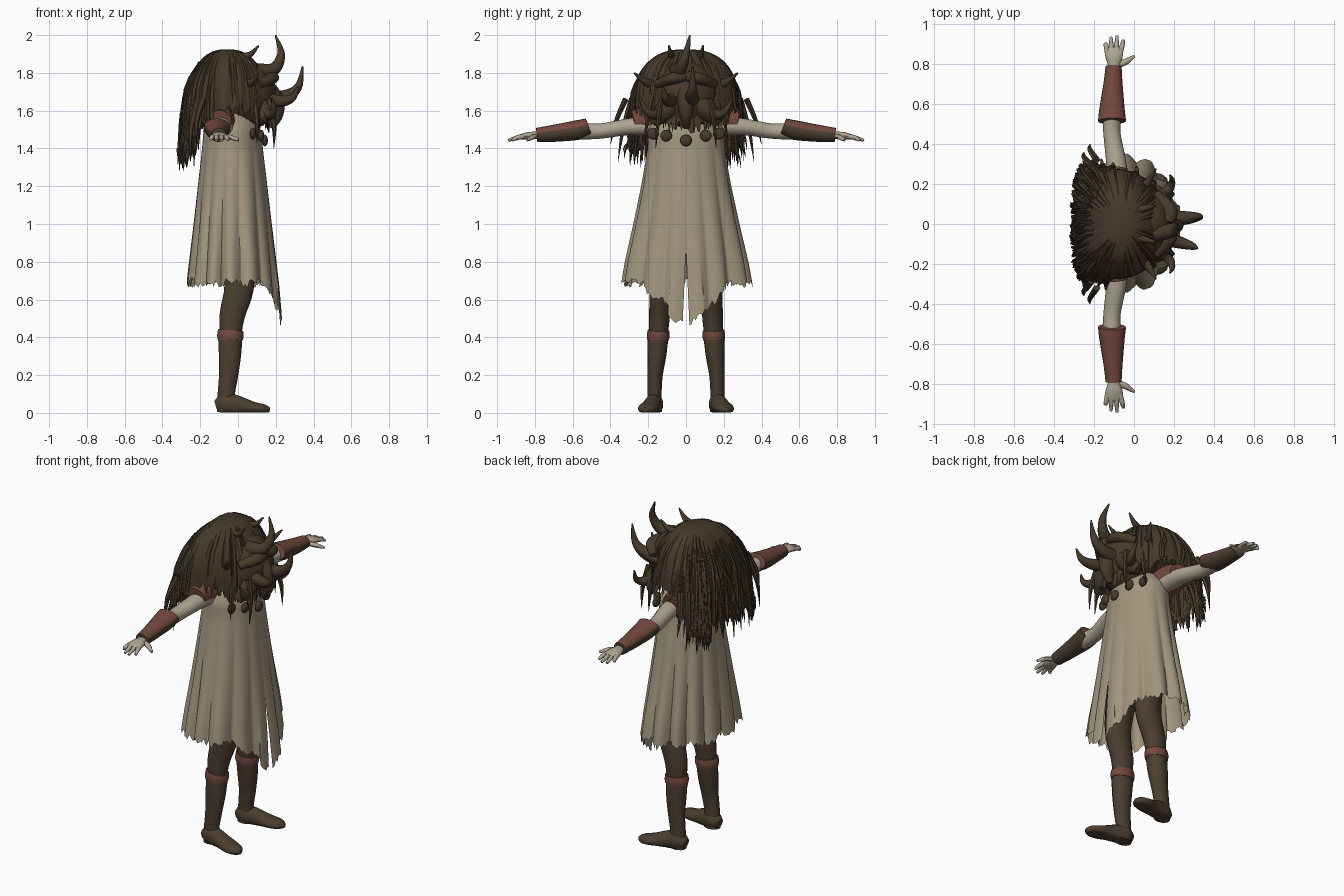
import bpy, bmesh, math, random
from mathutils import Vector

random.seed(7)
if "Cube" in bpy.data.objects:
    bpy.data.objects.remove(bpy.data.objects["Cube"])
made = []


def material(name, r, g, b):
    m = bpy.data.materials.new(name)
    m.use_nodes = True
    m.diffuse_color = (r, g, b, 1)
    m.node_tree.nodes["Principled BSDF"].inputs["Base Color"].default_value = (r, g, b, 1)
    return m


CLOTH = material("tan cloth", .355, .3, .205)
SKIN = material("pale skin", .42, .375, .29)
RED = material("red leather", .17, .066, .048)
HAIR = material("dark brown hair", .06, .041, .023)
BOOT = material("brown leather", .07, .048, .028)


def finish(name, bm, *mats):
    bmesh.ops.recalc_face_normals(bm, faces=bm.faces)
    mesh = bpy.data.meshes.new(name)
    bm.to_mesh(mesh)
    bm.free()
    ob = bpy.data.objects.new(name, mesh)
    for m in mats:
        mesh.materials.append(m)
    bpy.context.collection.objects.link(ob)
    made.append(ob)
    return ob


def lerp(a, b, t):
    return a + (b - a) * t


def spline(path, steps):
    """Smooth a list of (x, y, z, width, height) stations."""
    out = []
    for i in range(len(path) - 1):
        p0, p1 = path[max(i - 1, 0)], path[i]
        p2, p3 = path[i + 1], path[min(i + 2, len(path) - 1)]
        for k in range(steps):
            t = k / steps
            out.append([b + .5 * t * (c - a + t * (2 * a - 5 * b + 4 * c - d + t * (3 * (b - c) + d - a)))
                        for a, b, c, d in zip(p0, p1, p2, p3)])
    return out + [list(path[-1])]


def loft(bm, path, ref, sides=14, steps=4):
    """Skin elliptical rings along a path; ref fixes the height axis."""
    pts = spline(path, steps)
    cen = [Vector(p[:3]) for p in pts]
    rings = []
    for i, p in enumerate(pts):
        t = (cen[min(i + 1, len(cen) - 1)] - cen[max(i - 1, 0)]).normalized()
        a = Vector(ref).cross(t).normalized()
        b = t.cross(a)
        rings.append([bm.verts.new(cen[i] + a * p[3] * math.cos(q) + b * p[4] * math.sin(q))
                      for q in (math.tau * k / sides for k in range(sides))])
    for r, s in zip(rings, rings[1:]):
        for k in range(sides):
            n = (k + 1) % sides
            bm.faces.new((r[k], r[n], s[n], s[k]))
    bm.faces.new(rings[0][::-1])
    bm.faces.new(rings[-1])


def part(name, path, ref, mat, s=1, **kw):
    bm = bmesh.new()
    loft(bm, [(x, y * s, *rest) for x, y, *rest in path], ref, **kw)
    return finish(name, bm, mat)


def ball(name, loc, size, mat):
    bm = bmesh.new()
    bmesh.ops.create_uvsphere(bm, u_segments=24, v_segments=14, radius=1)
    for v in bm.verts:
        v.co = Vector(loc) + v.co * Vector(size)
    return finish(name, bm, mat)


UP, FWD, SIDE = (0, 0, 1), (1, 0, 0), (0, 1, 0)

# Limbs, mirrored across y
for label, s in (("left", 1), ("right", -1)):
    part(label + "_trouser_leg", [(-.04, .146, .41, .05, .058), (-.03, .14, .52, .055, .069),
         (.005, .133, .66, .06, .08), (0, .12, .82, .07, .09), (-.02, .1, 1, .08, .1)], FWD, BOOT, s)
    part(label + "_boot_shaft", [(-.063, .167, .004, .04, .05), (-.062, .166, .1, .037, .047),
         (-.05, .163, .2, .04, .052), (-.043, .155, .3, .05, .06), (-.04, .147, .41, .055, .066)], FWD, BOOT, s)
    # Foot with a flattened sole
    foot = part(label + "_boot_foot", [(-.116, .163, .035, .025, .03), (-.075, .166, .045, .046, .056),
                (-.02, .176, .042, .045, .055), (.04, .188, .033, .048, .042), (.09, .2, .025, .054, .031),
                (.14, .21, .02, .042, .025), (.167, .214, .016, .014, .012)], UP, BOOT, s, sides=20)
    for v in foot.data.vertices:
        v.co.z = max(v.co.z, .002)
    part(label + "_knee_band", [(-.04, .148, .385, .057, .068), (-.04, .147, .41, .06, .072),
         (-.038, .146, .437, .057, .069)], FWD, RED, s)
    part(label + "_arm", [(-.08, .15, 1.52, .058, .056), (-.088, .3, 1.515, .051, .045),
         (-.11, .45, 1.492, .043, .041), (-.11, .55, 1.49, .045, .044), (-.1, .7, 1.475, .034, .034),
         (-.1, .79, 1.47, .03, .021), (-.1, .83, 1.468, .042, .02), (-.1, .865, 1.463, .045, .016),
         (-.1, .885, 1.46, .038, .011)], UP, SKIN, s)
    part(label + "_shoulder_guard", [(-.1, .1, 1.54, .09, .085), (-.105, .2, 1.55, .085, .082),
         (-.1, .28, 1.54, .068, .062)], UP, RED, s)
    # Forearm guard: red plate above, brown wrap below
    guard = part(label + "_forearm_guard", [(-.11, .515, 1.515, .07, .046), (-.11, .57, 1.498, .064, .052),
                 (-.105, .7, 1.48, .048, .045), (-.102, .79, 1.472, .04, .037)], UP, RED, s, sides=20)
    guard.data.materials.append(BOOT)
    for f in guard.data.polygons:
        f.material_index = 1 if f.normal.z < .2 else 0
    # Fingers and thumb
    bm = bmesh.new()
    for x0, x1, tip in ((-.133, -.145, .9), (-.112, -.115, .935), (-.09, -.085, .942), (-.069, -.052, .92)):
        loft(bm, [(x0, .855 * s, 1.464, .013, .013), (lerp(x0, x1, .6), .895 * s, 1.457, .012, .012),
                  (x1, tip * s, 1.443, .007, .007)], UP, sides=8)
    loft(bm, [(-.085, .795 * s, 1.466, .016, .014), (-.045, .81 * s, 1.46, .016, .013),
              (-.02, .825 * s, 1.452, .012, .011), (.002, .84 * s, 1.444, .007, .007)], UP, sides=8)
    finish(label + "_fingers", bm, SKIN)

# Pleated robe with a ragged hem and a front slit
PROFILE = [(1.63, .04, .06), (1.58, .11, .15), (1.5, .152, .2), (1.4, .162, .203), (1.2, .185, .237),
           (1, .207, .278), (.8, .23, .322), (.66, .245, .345), (.45, .262, .37)]


def robe_radii(z):
    for (z0, a0, b0), (z1, a1, b1) in zip(PROFILE, PROFILE[1:]):
        if z >= z1:
            t = (z0 - z) / (z0 - z1)
            return lerp(a0, a1, t), lerp(b0, b1, t)
    return PROFILE[-1][1:]


bm = bmesh.new()
COLS, ROWS = 196, 30
grid = []
for u in range(COLS + 1):
    a = math.tau * u / COLS
    hem = .69 + random.uniform(-.02, .02) + .012 * math.sin(11 * a)
    if math.cos(a) > 0:
        hem -= .22 * max(0, 1 - abs(math.sin(a)) * .35 / .26)
    col = []
    for v in range(ROWS + 1):
        z = lerp(1.63, hem, v / ROWS)
        rx, ry = robe_radii(z)
        fall = min(1, max(0, (1.5 - z) / .8))
        calm = 1 - .55 * max(0, math.cos(a)) ** 4
        lobe = abs(math.sin(7 * a + .45 * math.sin(3 * a) + .25 * math.sin(2 * a)))
        fold = 1 + fall * (.13 * calm * (lobe - .8) + .022 * math.sin(5 * a + 1))
        y = ry * fold * math.sin(a)
        gap = max(0, .87 - z) * .045
        if u < 8 or u > COLS - 8:
            y += gap if u < 8 else -gap
        col.append(bm.verts.new((-.03 + rx * fold * math.cos(a), y, z)))
    grid.append(col)
for c, d in zip(grid, grid[1:]):
    for v in range(ROWS):
        bm.faces.new((c[v], c[v + 1], d[v + 1], d[v]))
bmesh.ops.remove_doubles(bm, verts=bm.verts, dist=.0005)
finish("robe", bm, CLOTH)

# Row of round ornaments on the chest
for i, (y, z) in enumerate(((-.175, 1.478), (-.105, 1.468), (0, 1.442), (.105, 1.468), (.175, 1.478))):
    x = -.018 + .16 * math.sqrt(1 - (y / .22) ** 2)
    ball("chest_ornament_%d" % (i + 1), (x, y, z), (.016, .031, .031), HAIR)


# Shaggy hair mantle, wide at the back and narrow at the front
NH = 200
ripple = [random.uniform(-.016, .016) for _ in range(NH)]
ragged = [random.uniform(-.04, .03) for _ in range(NH)]


def power(x, e):
    return math.copysign(abs(x) ** e, x)


def dome(a, v, lift=1.0):
    c, s = math.cos(a), math.sin(a)
    k = int(a / math.tau * NH) % NH
    back = max(0, -c)
    hem = 1.615 - .17 * min(1, back * 1.5) - .1 * max(0, c) + ragged[k]
    r = abs(math.sin(v * math.pi / 2)) ** .8 * lift * (1 + ripple[k] * v + .05 * back * v ** 3)
    x = -.06 + r * power(c, .65) * (.228 if c < 0 else .225)
    y = r * power(s, .65) * .272 * (1 - .32 * c)
    return Vector((x, y, hem + (1.925 - hem) * max(0, math.cos(v * math.pi / 2)) ** .8))


bm = bmesh.new()
cols = [[bm.verts.new(dome((u + .5) * math.tau / NH, v / 16)) for v in range(17)] for u in range(NH)]
for u in range(NH):
    c, d = cols[u], cols[(u + 1) % NH]
    for v in range(16):
        bm.faces.new((c[v], c[v + 1], d[v + 1], d[v]))
bmesh.ops.remove_doubles(bm, verts=bm.verts, dist=.0005)
finish("hair_mantle", bm, HAIR)

# Loose locks lying on the mantle and hanging below its edge
bm = bmesh.new()
for i in range(130):
    a = math.pi + random.triangular(-1, 1, 0) * 1.75
    drift = random.uniform(-.12, .12)
    w = random.uniform(.007, .016)
    v0 = random.uniform(.35, .75)
    out = Vector((math.cos(a) * .4, math.sin(a), 0)) * random.uniform(0, .04)
    end = dome(a + drift, 1, 1.02)
    drop = random.uniform(.01, .13) * (.4 if math.cos(a) > -.35 else 1)
    stations = [dome(a, v0, .985), dome(a + drift * .4, lerp(v0, 1, .5), 1.01), end,
                end + out * .7 - Vector((0, 0, drop * .5)), end + out - Vector((0, 0, drop))]
    widths = (w * .5, w, w * .9, w * .6, .0015)
    loft(bm, [(*p, q, q * .7) for p, q in zip(stations, widths)], (.3, .9, .1), sides=6, steps=3)
for s in (-1, 1):  # long thin locks at the back corners and beside the face
    for x, y, z in ((-.25, .36, 1.33), (-.22, .4, 1.42), (-.29, .2, 1.28), (.19, .16, 1.4), (.1, .22, 1.43)):
        top = Vector((x * .85, y * .8 * s, 1.66))
        loft(bm, [(*top, .02, .016), (x, y * .93 * s, lerp(z, 1.66, .5), .014, .012),
                  (x, y * s, z, .001, .001)], SIDE, sides=6)
finish("hair_locks", bm, HAIR)

# Head mask with brow and snout
ball("head_mask", (.045, 0, 1.68), (.16, .175, .185), HAIR)
part("mask_snout", [(.1, 0, 1.74, .07, .06), (.18, 0, 1.66, .06, .05), (.195, 0, 1.58, .045, .035),
                    (.17, 0, 1.51, .02, .016)], SIDE, HAIR)
for s, label in ((1, "left"), (-1, "right")):
    part(label + "_brow", [(.17, .01, 1.78, .035, .03), (.175, .07, 1.77, .04, .032),
                           (.11, .15, 1.74, .025, .025)], UP, HAIR, s)
    part(label + "_cheek", [(.14, .05, 1.66, .045, .045), (.14, .11, 1.6, .055, .05),
                            (.11, .17, 1.54, .03, .03)], FWD, HAIR, s)


# Horns: smooth tapering tubes
def horn(name, pts, r, s=1):
    n = len(pts) - 1
    path = [(*p, lerp(r, .004, (i / n) ** 1.4), lerp(r, .004, (i / n) ** 1.4)) for i, p in enumerate(pts)]
    part(name, path, (.1, .95, .2), HAIR, s, sides=12, steps=6)


horn("crown_horn", [(.1, -.05, 1.81), (.19, -.03, 1.82), (.228, 0, 1.9), (.198, .02, 2)], .042)
horn("front_horn", [(.1, .03, 1.66), (.24, .03, 1.672), (.318, .035, 1.725), (.342, .035, 1.835)], .045)
horn("offset_horn", [(.1, -.06, 1.67), (.22, -.09, 1.65), (.29, -.11, 1.67), (.318, -.122, 1.73)], .04)
for s, label in ((1, "left"), (-1, "right")):
    horn(label + "_top_horn", [(-.01, .06, 1.88), (.06, .08, 1.895), (.11, .09, 1.945)], .024, s)
    horn(label + "_side_horn", [(.02, .15, 1.74), (.07, .21, 1.75), (.11, .275, 1.8)], .03, s)
    horn(label + "_tusk", [(.07, .1, 1.63), (.16, .16, 1.58), (.19, .21, 1.6), (.18, .245, 1.67)], .034, s)

# Smooth shading with sharp edges kept
bpy.ops.object.select_all(action='DESELECT')
for ob in made:
    ob.select_set(True)
bpy.context.view_layer.objects.active = made[0]
bpy.ops.object.shade_smooth_by_angle(angle=math.radians(50))
